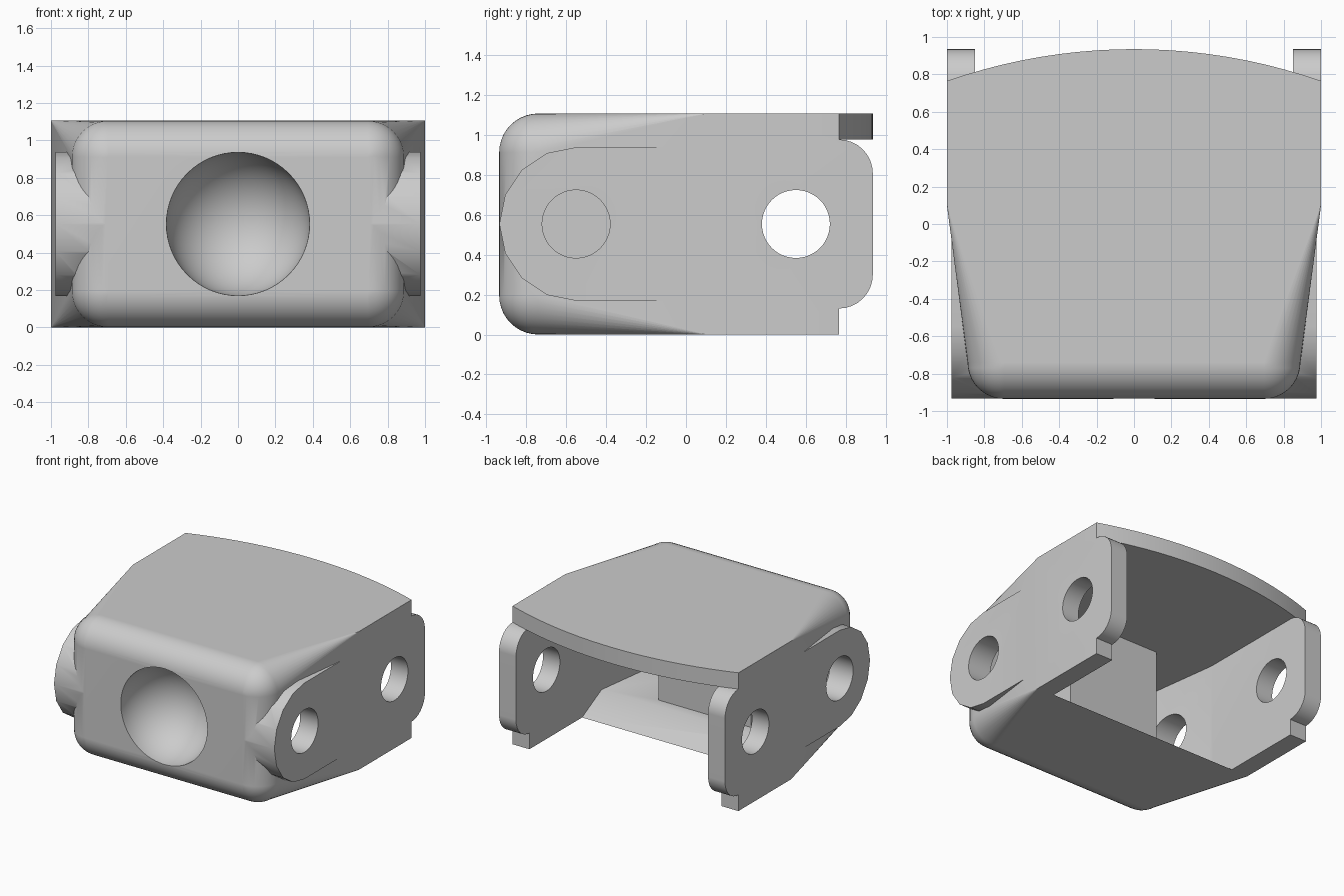
import bpy, bmesh
from math import sin, cos, pi, sqrt

old = bpy.data.objects.get("Cube")
if old:
    bpy.data.objects.remove(old)

MID, WALL, SKIN = 0.553, 0.85, 0.13     # mid height, inner half width, plate thickness
FRONT, FILLET = -0.935, 0.195
TOP = 2 * MID

steel = bpy.data.materials.new("grey_steel")
steel.use_nodes = True
grey = (0.6, 0.6, 0.6, 1)
steel.diffuse_color = grey
steel.node_tree.nodes["Principled BSDF"].inputs["Base Color"].default_value = grey


def finish(bm, name):
    bmesh.ops.recalc_face_normals(bm, faces=bm.faces)
    mesh = bpy.data.meshes.new(name)
    bm.to_mesh(mesh)
    bm.free()
    mesh.materials.append(steel)
    ob = bpy.data.objects.new(name, mesh)
    bpy.context.collection.objects.link(ob)
    return ob


def prism(name, outline, axis, lo, hi):
    """Extrude a closed outline along x (outline in y, z) or z (outline in x, y)."""
    bm = bmesh.new()
    place = (lambda a, b, c: (c, a, b)) if axis == "x" else (lambda a, b, c: (a, b, c))
    face = bm.faces.new([bm.verts.new(place(a, b, lo)) for a, b in outline])
    ext = bmesh.ops.extrude_face_region(bm, geom=[face])
    verts = [g for g in ext["geom"] if isinstance(g, bmesh.types.BMVert)]
    bmesh.ops.translate(bm, verts=verts, vec=place(0, 0, hi - lo))
    return finish(bm, name)


def arc(cy, cz, r, start, end, n):
    angles = [start + (end - start) * i / n for i in range(n + 1)]
    return [(cy + r * cos(a), cz + r * sin(a)) for a in angles]


def apply_all(ob):
    bpy.context.view_layer.objects.active = ob
    for mod in list(ob.modifiers):
        bpy.ops.object.modifier_apply(modifier=mod.name)


def combine(ob, tool, operation="DIFFERENCE"):
    mod = ob.modifiers.new(tool.name, "BOOLEAN")
    mod.operation, mod.solver, mod.object = operation, "EXACT", tool
    apply_all(ob)
    bpy.data.objects.remove(tool)


# Outer shell: rounded rectangles lofted from the square back to the filleted front
def section(hx, hz, r):
    pts = []
    for k, (sx, sz) in enumerate([(1, 1), (-1, 1), (-1, -1), (1, -1)]):
        pts += arc(sx * (hx - r), MID + sz * (hz - r), r, k * pi / 2, (k + 1) * pi / 2, 10)
    return pts


rings = [(1.0, section(1, MID, 0.001)), (0.1, section(1, MID, 0.001))]
for i in range(11):
    t = i / 10 * pi / 2
    inset = FILLET * (1 - cos(t))
    rings.append((FRONT + FILLET * (1 - sin(t)),
                  section(0.89 - inset, MID - inset, max(FILLET * cos(t), 0.001))))
bm = bmesh.new()
loops = [[bm.verts.new((x, y, z)) for x, z in pts] for y, pts in rings]
for a, b in zip(loops, loops[1:]):
    for i in range(len(a)):
        j = (i + 1) % len(a)
        bm.faces.new((a[i], a[j], b[j], b[i]))
bm.faces.new(loops[0])
bm.faces.new(loops[-1])
link = finish(bm, "link_body")

# Pivot bosses on both sides
boss = arc(-0.55, MID, 0.384, pi / 2, 3 * pi / 2, 8)
boss = [(0, MID + 0.384)] + boss + [(0, MID - 0.384)]
for side in (-1, 1):
    lo, hi = sorted((side * 0.6, side * 0.975))
    combine(link, prism("boss", boss, "x", lo, hi), "UNION")

# Bowed back edge of the top plate
R = (1 + 0.17 ** 2) / (2 * 0.17)
bow = [(x / 10, 0.935 - R + sqrt(R * R - x * x / 100)) for x in range(-11, 12)]
combine(link, prism("back_bow", bow + [(1.1, 1.3), (-1.1, 1.3)], "z", TOP - SKIN, 1.3))

# Rounded hinge tabs below the top plate
tab = [(0.765, -0.1), (0.765, SKIN)]
tab += arc(0.765, SKIN + 0.17, 0.17, -pi / 2, 0, 8)[1:]
tab += arc(0.765, TOP - SKIN - 0.17, 0.17, 0, pi / 2, 8)
combine(link, prism("tab_outline", tab + [(1.3, TOP - SKIN), (1.3, -0.1)], "x", -1.2, 1.2))

# Inner cavity, leaving a central socket housing
half = [(WALL, 1.5), (WALL, -0.13), (0.76, -0.8), (0.41, -0.8), (0.41, -0.235)]
plan = half + [(-x, y) for x, y in reversed(half)]
combine(link, prism("cavity", plan, "z", SKIN, TOP - SKIN))

# Open underside with a bevelled floor edge
opening = [(-0.15, SKIN), (-0.15, SKIN + 0.02), (1.5, SKIN + 0.02), (1.5, -0.13), (0.35, -0.13)]
combine(link, prism("underside", opening, "x", -WALL, WALL))

# Pin holes through the side walls
for y in (-0.55, 0.55):
    for side in (-1, 1):
        lo, hi = sorted((side * 0.5, side * 1.2))
        combine(link, prism("pin_hole", arc(y, MID, 0.17, 0, 2 * pi, 48)[:-1], "x", lo, hi))

# Round socket in the front
bm = bmesh.new()
bmesh.ops.create_uvsphere(bm, u_segments=64, v_segments=32, radius=0.383)
bmesh.ops.translate(bm, verts=bm.verts, vec=(0, FRONT, MID))
combine(link, finish(bm, "socket"))

# Smooth curves, crisp edges
bpy.ops.object.select_all(action="DESELECT")
link.select_set(True)
bpy.context.view_layer.objects.active = link
bpy.ops.object.shade_smooth_by_angle(angle=pi / 6)
mod = link.modifiers.new("face_weighting", "WEIGHTED_NORMAL")
mod.keep_sharp = True
